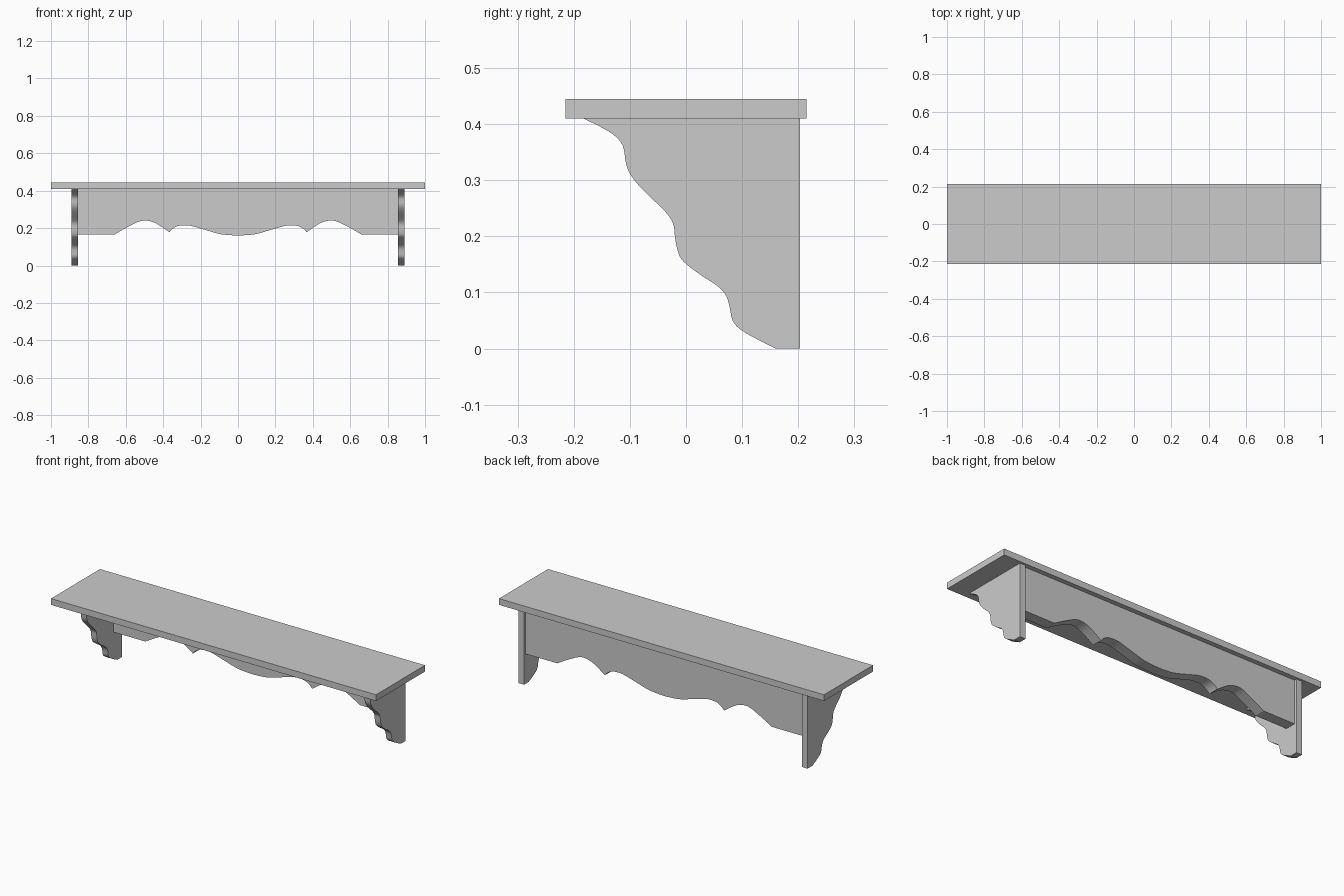
import bpy, bmesh, math
from mathutils import Vector

if "Cube" in bpy.data.objects:
    bpy.data.objects.remove(bpy.data.objects["Cube"])


def spline(points, steps=3):
    """Catmull-Rom curve through 2D points."""
    p = [Vector(q) for q in points]
    p = [2 * p[0] - p[1]] + p + [2 * p[-1] - p[-2]]
    out = []
    for i in range(1, len(p) - 2):
        a, b, c, d = p[i - 1:i + 3]
        for s in range(steps):
            t = s / steps
            out.append(0.5 * (2 * b + (c - a) * t + (2 * a - 5 * b + 4 * c - d) * t ** 2
                              + (3 * b - a - 3 * c + d) * t ** 3))
    out.append(p[-2])
    return [tuple(v) for v in out]


def board(name, outline, to_3d, start, end):
    """Flat board: a 2D outline extruded from start to end."""
    bm = bmesh.new()
    face = bm.faces.new([bm.verts.new(to_3d(u, v, start)) for u, v in outline])
    moved = bmesh.ops.extrude_face_region(bm, geom=[face])["geom"]
    shift = Vector(to_3d(0, 0, end)) - Vector(to_3d(0, 0, start))
    bmesh.ops.translate(bm, vec=shift, verts=[g for g in moved if isinstance(g, bmesh.types.BMVert)])
    bmesh.ops.recalc_face_normals(bm, faces=bm.faces)
    mesh = bpy.data.meshes.new(name)
    bm.to_mesh(mesh)
    bm.free()
    obj = bpy.data.objects.new(name, mesh)
    bpy.context.collection.objects.link(obj)
    bpy.ops.object.select_all(action="DESELECT")
    obj.select_set(True)
    bpy.context.view_layer.objects.active = obj
    bpy.ops.object.shade_smooth_by_angle(angle=math.radians(30))
    return obj


def side_profile(u, v, w):    # outline in y-z, thickness along x
    return (w, u, v)


def front_profile(u, v, w):   # outline in x-z, thickness along y
    return (u, w, v)


SHELF_BOTTOM, SHELF_TOP = 0.41, 0.445

# Shelf top
board("shelf_top", [(-0.215, SHELF_BOTTOM), (0.215, SHELF_BOTTOM),
                    (0.215, SHELF_TOP), (-0.215, SHELF_TOP)], side_profile, -1, 1)

# Two scrolled side brackets
scroll = spline([(-.183, .41), (-.154, .396), (-.129, .381), (-.115, .366), (-.110, .351),
                 (-.107, .330), (-.099, .310), (-.079, .285), (-.051, .258), (-.031, .237),
                 (-.022, .219), (-.019, .194), (-.012, .166), (.001, .150), (.028, .130),
                 (.058, .110), (.072, .093), (.078, .073), (.083, .050), (.097, .034),
                 (.126, .017), (.160, 0)])
bracket = scroll + [(0.203, 0), (0.203, SHELF_BOTTOM)]
for side, sign in (("left", -1), ("right", 1)):
    board(side + "_bracket", bracket, side_profile, sign * 0.855, sign * 0.89)

# Back panel with mirrored scalloped lower edge
centre_wave = spline([(0, .16), (.09, .167), (.18, .192), (.25, .212), (.292, .215),
                      (.325, .210), (.35, .196), (.367, .178)])
outer_wave = spline([(.367, .178), (.41, .208), (.45, .231), (.495, .241), (.53, .235),
                     (.57, .216), (.61, .195), (.66, .166)])
half = centre_wave + outer_wave[1:] + [(0.855, 0.166), (0.855, SHELF_BOTTOM)]
panel = half + [(-x, z) for x, z in reversed(half[1:])]
board("back_panel", panel, front_profile, 0.128, 0.189)
